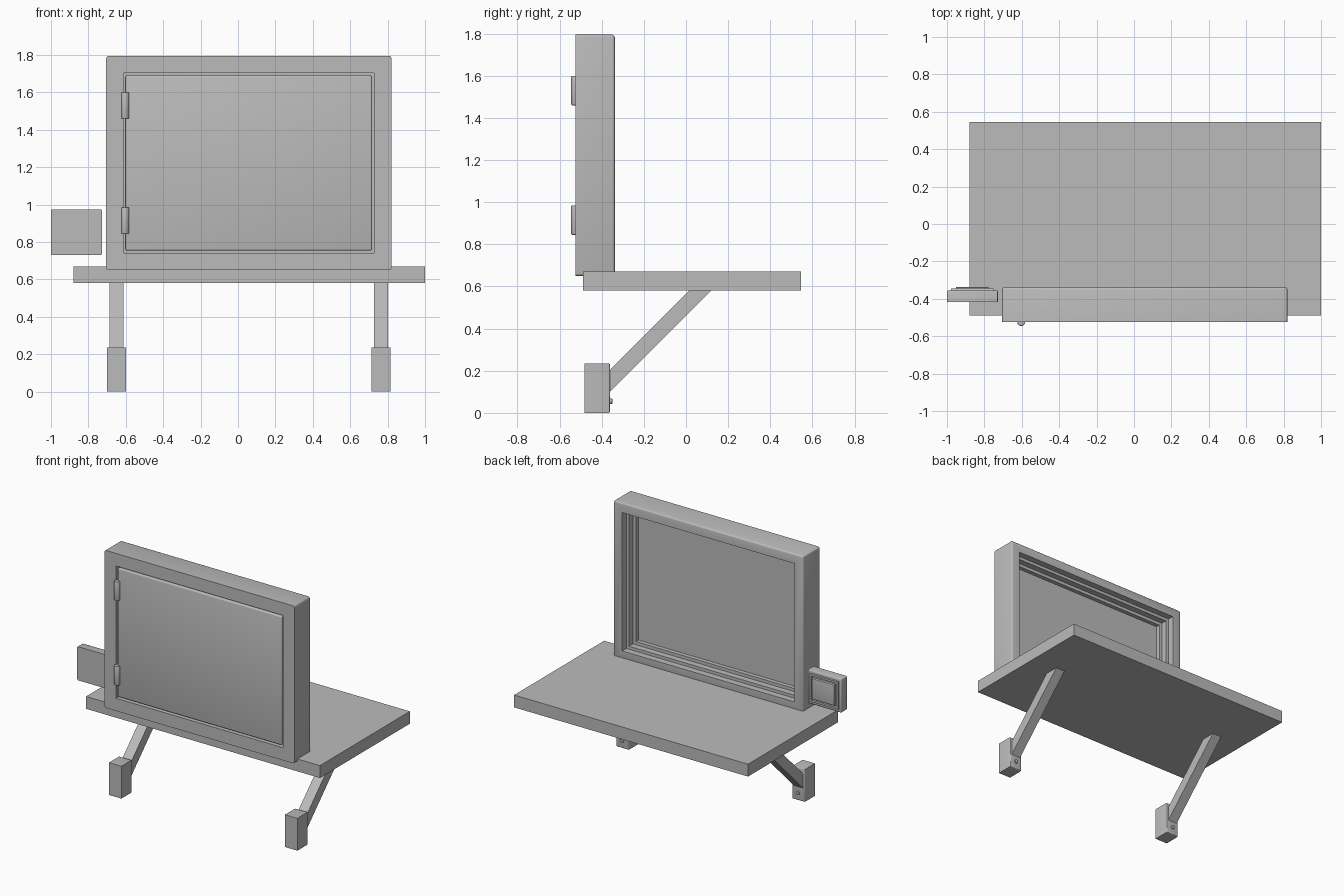
import bpy, bmesh, math

if "Cube" in bpy.data.objects:
    bpy.data.objects.remove(bpy.data.objects["Cube"])

grey = bpy.data.materials.new("plain grey")
grey.diffuse_color = (0.5, 0.5, 0.5, 1)
grey.use_nodes = True
grey.node_tree.nodes["Principled BSDF"].inputs["Base Color"].default_value = grey.diffuse_color


def finish(name, bm, bevel=None, width=0.01, segs=3):
    """Bevel the edges picked by a rule, then make the object."""
    bmesh.ops.recalc_face_normals(bm, faces=bm.faces)
    if bevel:
        edges = [e for e in bm.edges if bevel(e.verts[0].co, e.verts[1].co)]
        bmesh.ops.bevel(bm, geom=edges, offset=width, segments=segs,
                        affect='EDGES', profile=0.5)
    me = bpy.data.meshes.new(name)
    bm.to_mesh(me)
    bm.free()
    me.materials.append(grey)
    ob = bpy.data.objects.new(name, me)
    bpy.context.collection.objects.link(ob)
    bpy.context.view_layer.objects.active = ob
    ob.select_set(True)
    bpy.ops.object.shade_smooth_by_angle(angle=math.radians(35))
    ob.select_set(False)
    return ob


def box(name, x, y, z, **kw):
    bm = bmesh.new()
    bmesh.ops.create_cube(bm, size=1)
    for v in bm.verts:
        for i, (a, b) in enumerate((x, y, z)):
            v.co[i] = b if v.co[i] > 0 else a
    return finish(name, bm, **kw)


def ring(name, x, z, sections, **kw):
    """Rectangular frame swept from (inset, y) section points."""
    bm = bmesh.new()
    loops = []
    for inset, y in sections:
        x0, x1, z0, z1 = x[0] + inset, x[1] - inset, z[0] + inset, z[1] - inset
        loops.append([bm.verts.new((px, y, pz)) for px, pz in
                      ((x0, z0), (x1, z0), (x1, z1), (x0, z1))])
    for a, b in zip(loops, loops[1:] + loops[:1]):
        for i in range(4):
            j = (i + 1) % 4
            bm.faces.new((a[i], a[j], b[j], b[i]))
    return finish(name, bm, **kw)


def cylinder(name, centre, radius, depth, axis, **kw):
    bm = bmesh.new()
    bmesh.ops.create_cone(bm, cap_ends=True, segments=24, radius1=radius,
                          radius2=radius, depth=depth)
    ob = finish(name, bm, **kw)
    ob.location = centre
    if axis == 'Y':
        ob.rotation_euler.x = math.pi / 2
    return ob


# Counter slab
box("counter", (-0.88, 1.0), (-0.488, 0.545), (0.58, 0.67))

# Window frame with stepped rebates behind the door
FX, FZ = (-0.705, 0.82), (0.65, 1.795)


def outer_edge(a, b):
    on = [abs(v.x - FX[0]) < 1e-4 or abs(v.x - FX[1]) < 1e-4 for v in (a, b)]
    onz = [abs(v.z - FZ[0]) < 1e-4 or abs(v.z - FZ[1]) < 1e-4 for v in (a, b)]
    depth_edge = abs(a.y - b.y) > 0.1
    rear = min(a.y, b.y) > -0.345
    return all(on) and all(onz) and (depth_edge or rear)


ring("window_frame", FX, FZ,
     [(0, -0.525), (0, -0.338), (0.07, -0.338), (0.07, -0.385),
      (0.092, -0.385), (0.092, -0.43), (0.115, -0.43), (0.115, -0.46),
      (0.092, -0.46), (0.092, -0.525)], bevel=outer_edge, width=0.012)

# Door leaf, flush with the frame front
box("door", (-0.603, 0.716), (-0.524, -0.462), (0.755, 1.69),
    bevel=lambda a, b: a.y < -0.5 and b.y < -0.5 or abs(a.y - b.y) > 0.03,
    width=0.008)

# Hinge barrels
for z in (0.915, 1.53):
    cylinder("hinge", (-0.603, -0.524, z), 0.021, 0.14, 'Z',
             bevel=lambda a, b: abs(a.z - b.z) < 1e-4, width=0.004, segs=2)

# Support brackets: wall block, diagonal arm and screw
for cx in (-0.65, 0.765):
    box("bracket_block", (cx - 0.05, cx + 0.05), (-0.482, -0.36), (0, 0.235),
        bevel=lambda a, b: a.y > -0.4 and b.y > -0.4, width=0.008)
    bm = bmesh.new()
    profile = [(-0.37, 0.09), (-0.37, 0.195), (0.02, 0.585), (0.125, 0.585)]
    face = bm.faces.new([bm.verts.new((cx - 0.037, y, z)) for y, z in profile])
    new = bmesh.ops.extrude_face_region(bm, geom=[face])["geom"]
    for v in new:
        if isinstance(v, bmesh.types.BMVert):
            v.co.x += 0.074
    finish("bracket_arm", bm)
    cylinder("bracket_screw", (cx, -0.359, 0.055), 0.013, 0.018, 'Y',
             bevel=lambda a, b: abs(a.z - b.z) < 1e-4, width=0.003, segs=2)

# Switch box beside the frame
SX, SZ = (-1.0, -0.728), (0.73, 0.975)
box("switch_body", SX, (-0.418, -0.355), SZ,
    bevel=lambda a, b: abs(a.y - b.y) > 0.03 or a.y > -0.4 and b.y > -0.4,
    width=0.007)
ring("switch_rim", SX, SZ, [(0.018, -0.36), (0.022, -0.346), (0.036, -0.346),
                            (0.04, -0.36)])
box("switch_plate", (-0.953, -0.775), (-0.36, -0.337), (0.777, 0.928),
    bevel=lambda a, b: a.y > -0.35 and b.y > -0.35, width=0.005)
